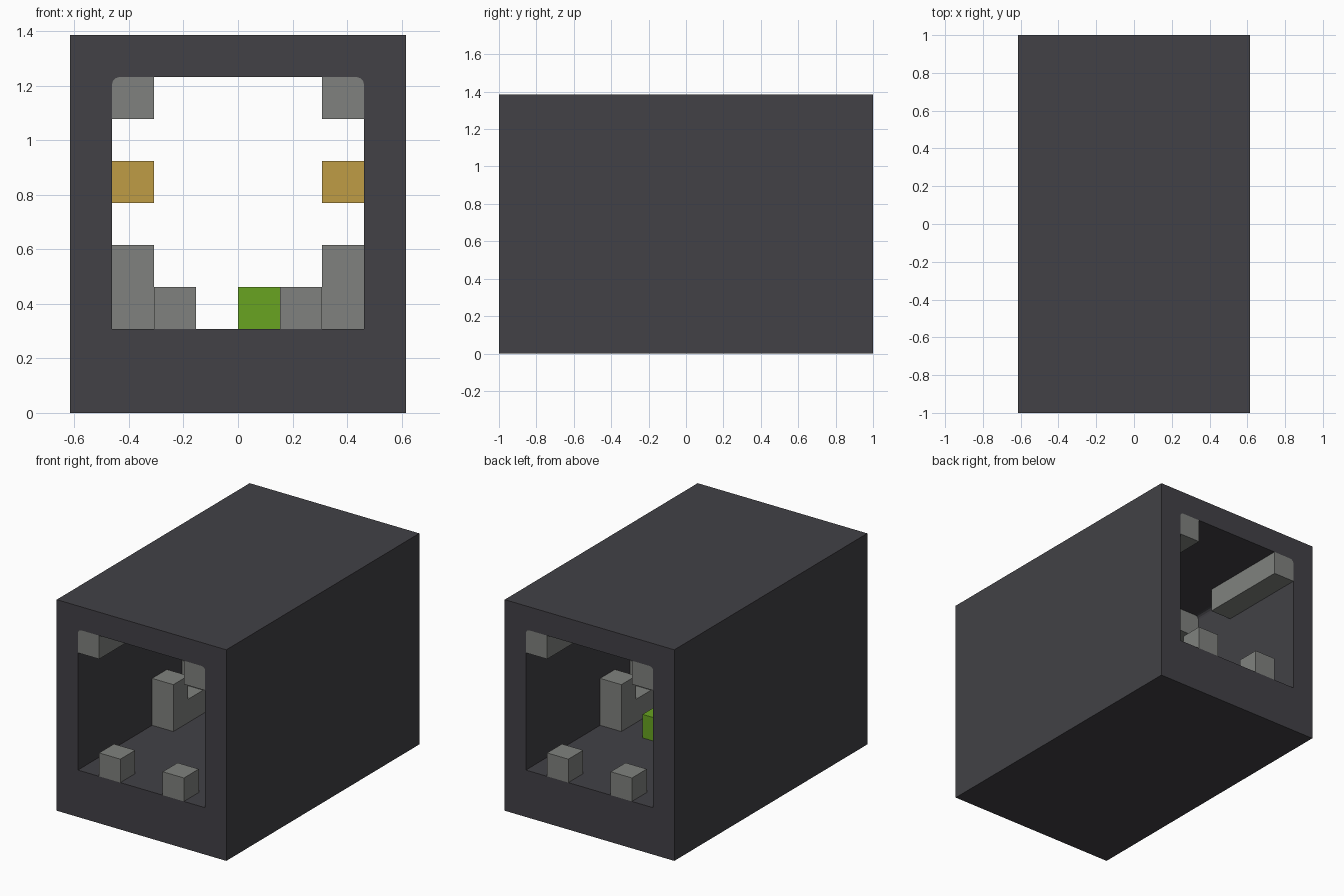
import bpy
from math import pi, sin, cos

old = bpy.data.objects.get("Cube")
if old:
    bpy.data.objects.remove(old, do_unlink=True)

U = 2 / 13            # one block
ROUND = 0.025         # rounding of the upper tunnel corners


def material(name, rgb):
    m = bpy.data.materials.new(name)
    m.use_nodes = True
    m.diffuse_color = (*rgb, 1)
    bsdf = m.node_tree.nodes["Principled BSDF"]
    bsdf.inputs["Base Color"].default_value = (*rgb, 1)
    bsdf.inputs["Roughness"].default_value = 0.9
    return m


dark = material("dark_grey", (0.054, 0.053, 0.061))
grey = material("mid_grey", (0.215, 0.222, 0.21))
amber = material("amber", (0.52, 0.335, 0.06))
green = material("lime_green", (0.138, 0.37, 0.015))


def prism(name, loops, start, depth, mat):
    """Extrude x-z outlines (holes allowed) along y, from block row start."""
    curve = bpy.data.curves.new(name + "_outline", "CURVE")
    curve.dimensions = "2D"
    curve.fill_mode = "BOTH"
    curve.extrude = depth * U / 2
    for loop in loops:
        spline = curve.splines.new("POLY")
        spline.points.add(len(loop) - 1)
        for point, (x, z) in zip(spline.points, loop):
            point.co = (x, z, 0, 1)
        spline.use_cyclic_u = True
    helper = bpy.data.objects.new(name + "_outline", curve)
    bpy.context.collection.objects.link(helper)
    dg = bpy.context.evaluated_depsgraph_get()
    mesh = bpy.data.meshes.new_from_object(helper.evaluated_get(dg))
    bpy.data.objects.remove(helper, do_unlink=True)
    bpy.data.curves.remove(curve)
    mesh.materials.clear()
    mesh.materials.append(mat)
    for p in mesh.polygons:
        p.use_smooth = False
    obj = bpy.data.objects.new(name, mesh)
    obj.rotation_euler.x = pi / 2
    obj.location.y = (start + depth / 2) * U - 1
    bpy.context.collection.objects.link(obj)
    return obj


def block(name, i, j, k, mat, height=1):
    """Box on the block grid: column i, row j, level k."""
    x, z = (i - 4) * U, k * U
    top = z + height * U
    return prism(name, [[(x, z), (x + U, z), (x + U, top), (x, top)]], j, 1, mat)


# Rounded upper corner on the left, mirrored where needed
side, floor, ceiling = 3 * U, 2 * U, 8 * U
corner = [(side - ROUND + ROUND * cos(a * pi / 6),
           ceiling - ROUND + ROUND * sin(a * pi / 6)) for a in range(4)]


def mirrored(loop):
    return [(-x, z) for x, z in reversed(loop)]


# Tunnel shell, open at both ends
outer = [(-4 * U, 0), (4 * U, 0), (4 * U, 9 * U), (-4 * U, 9 * U)]
inner = [(-side, floor), (side, floor)] + corner + mirrored(corner)
prism("tunnel_shell", [outer, inner], 0, 13, dark)

# Ceiling rails along both upper corners
rail = [(side - U, ceiling - U), (side, ceiling - U)] + corner + [(side - U, ceiling)]
for label, loop in (("left", rail), ("right", mirrored(rail))):
    for part, start, depth in (("front", 0, 4), ("middle", 6, 1), ("back", 9, 4)):
        prism(f"{label}_{part}_ceiling_rail", [loop], start, depth, grey)

# Wall seats with raised ends, and an amber lamp above each
for label, i in (("left", 6), ("right", 1)):
    block(label + "_seat_front_end", i, 5, 2, grey, height=2)
    block(label + "_seat", i, 6, 2, grey)
    block(label + "_seat_back_end", i, 7, 2, grey, height=2)
    block(label + "_lamp", i, 6, 5, amber)

# Floor blocks at both openings
for label, i in (("left", 5), ("right", 2)):
    block(label + "_front_floor_block", i, 0, 2, grey)
    block(label + "_back_floor_block", i, 12, 2, grey)

# Single green block on the floor
block("green_floor_block", 4, 7, 2, green)
